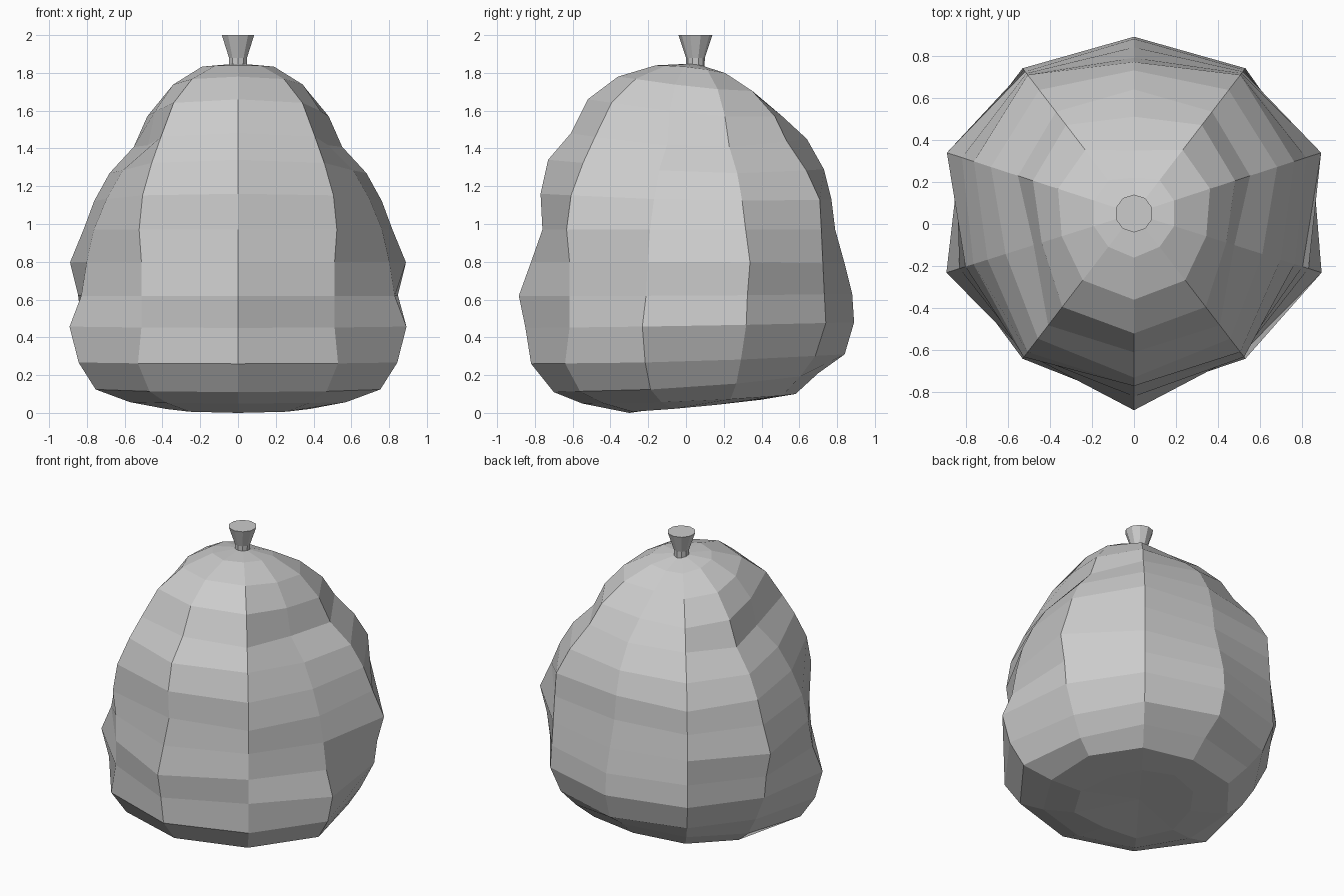
import bpy, bmesh
from math import sin, cos, radians, pi

if "Cube" in bpy.data.objects:
    bpy.data.objects.remove(bpy.data.objects["Cube"])

CY = 0.05  # the vertical axis sits slightly behind the centre

# ring heights at front, side and back (the sack leans a little)
Z_FRONT = [0.00, .05, .11, .26, .45, .62, .80, .97, 1.16, 1.34, 1.48, 1.66, 1.78, 1.84]
Z_SIDE = [0.03, .06, .13, .27, .46, .62, .80, .97, 1.12, 1.26, 1.39, 1.57, 1.72, 1.83]
Z_BACK = [0.07, .10, .21, .31, .48, .63, .79, .97, 1.13, 1.29, 1.45, 1.57, 1.70, 1.79]

# lumpy radius of each meridian, bottom to top; the left half is mirrored
MERIDIANS = [
    (-90.0, [.35, .60, .75, .87, .90, .935, .87, .81, .82, .78, .66, .57, .41, .21]),
    (-52.5, [.42, .62, .77, .87, .84, .84, .84, .86, .83, .75, .67, .56, .40, .20]),
    (-17.5, [.40, .60, .79, .885, .935, .87, .84, .80, .73, .64, .50, .46, .36, .20]),
    (18.0, [.35, .60, .70, .78, .87, .89, .935, .86, .80, .715, .58, .505, .38, .20]),
    (52.5, [.35, .58, .70, .80, .87, .86, .85, .84, .83, .74, .61, .53, .38, .20]),
    (90.0, [.35, .53, .65, .79, .84, .83, .79, .74, .72, .68, .59, .46, .30, .17]),
]


def finish(bm, name):
    bmesh.ops.recalc_face_normals(bm, faces=bm.faces)
    mesh = bpy.data.meshes.new(name)
    bm.to_mesh(mesh)
    bm.free()
    obj = bpy.data.objects.new(name, mesh)
    bpy.context.collection.objects.link(obj)
    return obj


def bridge(bm, a, b):
    n = len(a)
    for i in range(n):
        j = (i + 1) % n
        bm.faces.new((a[i], a[j], b[j], b[i]))


def cap(bm, ring, point):
    tip = bm.verts.new(point)
    for i in range(len(ring)):
        bm.faces.new((ring[i], ring[(i + 1) % len(ring)], tip))


# lumpy ten-sided body
bm = bmesh.new()
half = [(radians(a), r) for a, r in MERIDIANS]
around = half + [(pi - a, r) for a, r in half[4:0:-1]]
rings = []
for k in range(len(Z_SIDE)):
    ring = []
    for a, radii in around:
        s = sin(a)
        end = Z_FRONT[k] if s < 0 else Z_BACK[k]
        z = Z_SIDE[k] + (end - Z_SIDE[k]) * abs(s)
        ring.append(bm.verts.new((radii[k] * cos(a), CY + radii[k] * s, z)))
    rings.append(ring)
for lower, upper in zip(rings, rings[1:]):
    bridge(bm, lower, upper)
cap(bm, rings[0], (0, CY, 0.05))
cap(bm, rings[-1], (0, CY, 1.85))
finish(bm, "body")

# flared stem
bm = bmesh.new()
rings = []
for r, z in [(.048, 1.83), (.05, 1.88), (.09, 2.0)]:
    rings.append([bm.verts.new((r * cos(i * pi / 5 + pi / 2), CY + r * sin(i * pi / 5 + pi / 2), z))
                  for i in range(10)])
for lower, upper in zip(rings, rings[1:]):
    bridge(bm, lower, upper)
bm.faces.new(rings[0])
bm.faces.new(rings[-1])
finish(bm, "stem")
